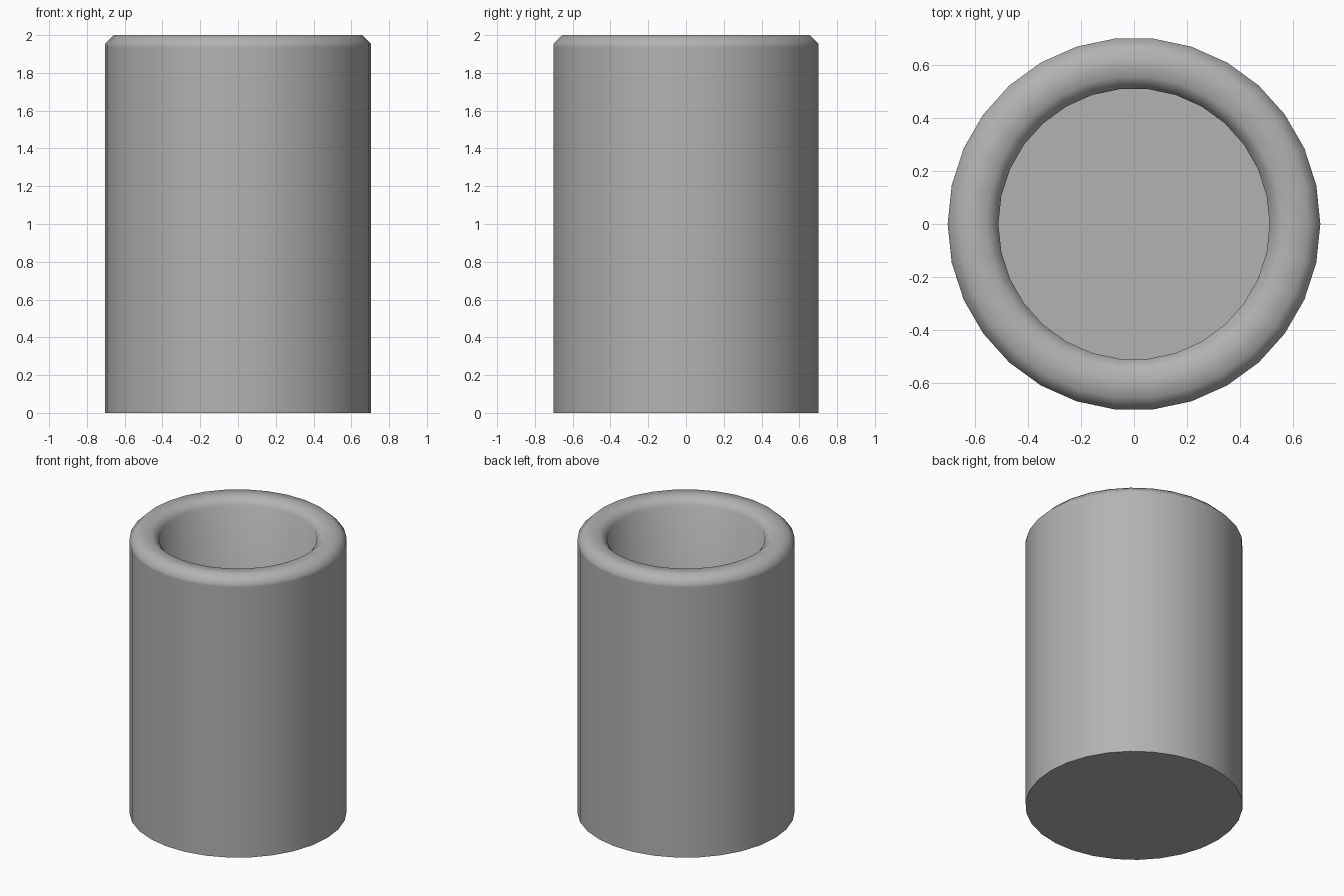
import bpy, bmesh
from math import cos, sin, radians, tau

if "Cube" in bpy.data.objects:
    bpy.data.objects.remove(bpy.data.objects["Cube"])

SIDES = 30
R_OUT, R_IN, BEVEL, HEIGHT, FLOOR = 0.705, 0.513, 0.046, 2.0, 0.19

# Cup profile (radius, height): outer wall with support ring, bevelled rim, inner wall
profile = [
    (R_OUT, 0), (R_OUT, HEIGHT - BEVEL - 0.02), (R_OUT, HEIGHT - BEVEL),
    (R_OUT - BEVEL, HEIGHT), (R_IN + BEVEL, HEIGHT),
    (R_IN, HEIGHT - BEVEL), (R_IN, FLOOR),
]

bm = bmesh.new()
rings = [[bm.verts.new((r * cos(tau * i / SIDES), r * sin(tau * i / SIDES), z))
          for i in range(SIDES)] for r, z in profile]

# Walls and rim
for a, b in zip(rings, rings[1:]):
    for i in range(SIDES):
        j = (i + 1) % SIDES
        bm.faces.new((a[i], a[j], b[j], b[i]))

# Underside and inner floor
bm.faces.new(rings[0][::-1])
bm.faces.new(rings[-1])

mesh = bpy.data.meshes.new("cup")
bm.to_mesh(mesh)
bm.free()
cup = bpy.data.objects.new("cup", mesh)
bpy.context.collection.objects.link(cup)

# Darker grey body
grey = bpy.data.materials.new("dark_grey")
grey.diffuse_color = (0.45, 0.45, 0.45, 1)
grey.use_nodes = True
grey.node_tree.nodes["Principled BSDF"].inputs["Base Color"].default_value = grey.diffuse_color
mesh.materials.append(grey)

# Smooth walls and rim, sharp base and floor edges
bpy.context.view_layer.objects.active = cup
cup.select_set(True)
bpy.ops.object.shade_smooth_by_angle(angle=radians(55))
